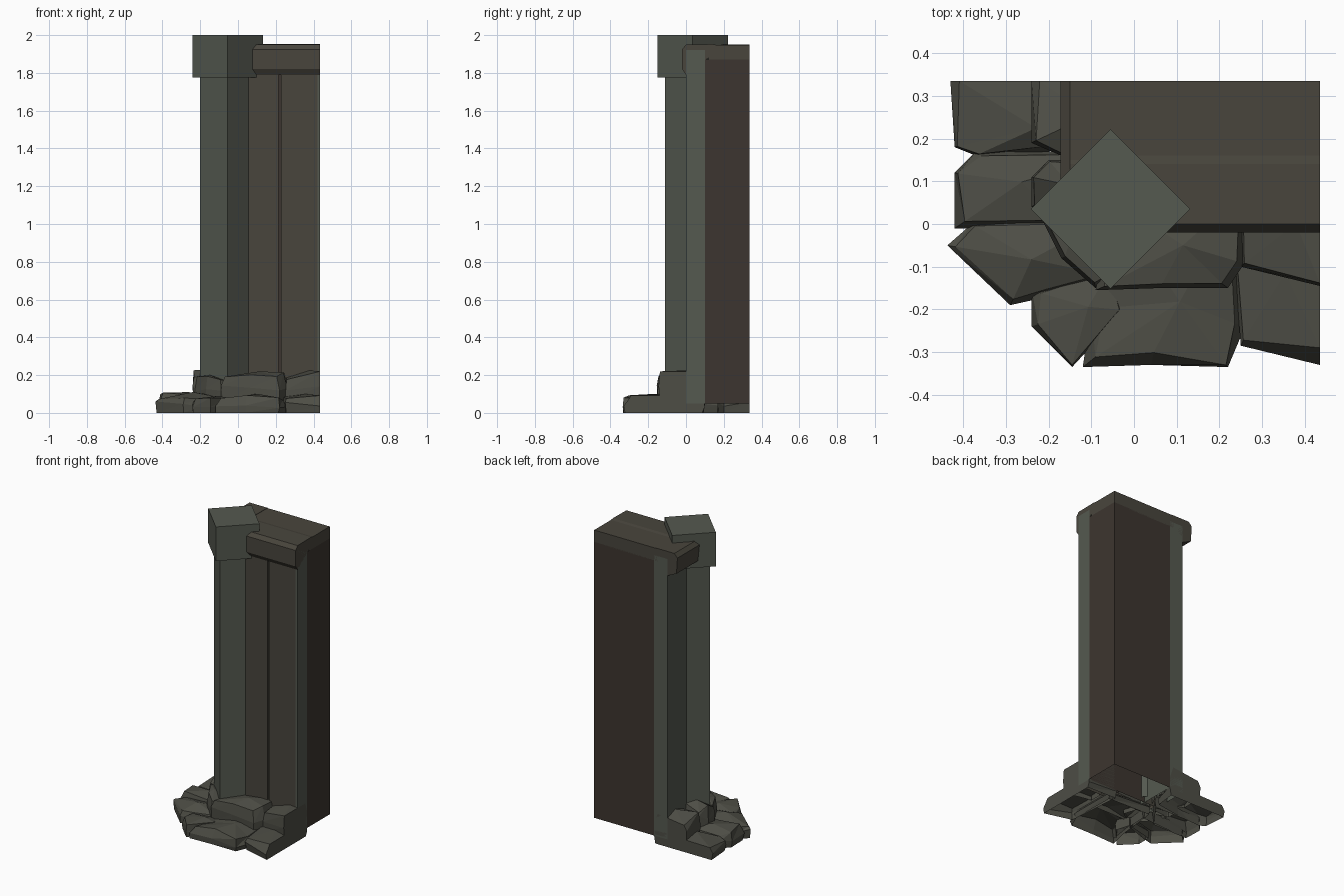
import bpy, bmesh, random
from mathutils import Vector

if "Cube" in bpy.data.objects:
    bpy.data.objects.remove(bpy.data.objects["Cube"])

random.seed(7)
X0, X1, Y1 = -0.437, 0.435, 0.335


def material(name, rgb):
    m = bpy.data.materials.new(name)
    m.diffuse_color = (*rgb, 1)
    m.use_nodes = True
    m.node_tree.nodes["Principled BSDF"].inputs["Base Color"].default_value = m.diffuse_color
    return m


STONE = material("grey_stone", (0.09, 0.1, 0.08))
ROCK = material("rubble_stone", (0.075, 0.075, 0.06))
TRIM = material("trim_stone", (0.066, 0.06, 0.046))
PANEL = material("brown_stone", (0.046, 0.036, 0.029))


def finish(name, bm, mat):
    bmesh.ops.recalc_face_normals(bm, faces=bm.faces)
    me = bpy.data.meshes.new(name)
    bm.to_mesh(me)
    bm.free()
    ob = bpy.data.objects.new(name, me)
    me.materials.append(mat)
    bpy.context.collection.objects.link(ob)
    return ob


def loft(name, rings, mat, bottom=True):
    """Skin a list of equal rings of 3D points and cap the ends."""
    bm = bmesh.new()
    vs = [[bm.verts.new(p) for p in r] for r in rings]
    n = len(vs[0])
    for a, b in zip(vs, vs[1:]):
        for i in range(n):
            j = (i + 1) % n
            bm.faces.new((a[i], a[j], b[j], b[i]))
    if bottom:
        bm.faces.new(vs[0])
    bm.faces.new(vs[-1])
    return finish(name, bm, mat)


def prism(name, ring, z0, z1, mat, bottom=False):
    return loft(name, [[(x, y, z) for x, y in ring] for z in (z0, z1)], mat, bottom)


def box(name, x0, x1, y0, y1, z0, z1, mat, bottom=False):
    return prism(name, [(x0, y0), (x1, y0), (x1, y1), (x0, y1)], z0, z1, mat, bottom)


def diamond(name, r, z0, z1, mat, bottom):
    cx, cy = -0.055, 0.035
    ring = [(cx - r, cy), (cx, cy - r), (cx + r, cy), (cx, cy + r)]
    return prism(name, ring, z0, z1, mat, bottom)


def rock(name, outline, z0, z1):
    """Faceted open-bottomed boulder: narrow foot, wide middle, chipped peak."""
    c = sum((Vector(p) for p in outline), Vector((0, 0))) / len(outline)
    h = z1 - z0
    bm = bmesh.new()
    rings = []
    for f, lo, hi in ((0, 0.93, 1.0), (0.5, 1.0, 1.0), (0.88, 0.78, 0.97)):
        ring = []
        for p in outline:
            p = Vector(p)
            q = c + (p - c) * random.uniform(lo, hi)
            x = X1 if p.x >= X1 else max(X0, q.x)
            y = Y1 if p.y >= Y1 else q.y
            dz = 0 if f == 0 else random.uniform(-0.22, 0.1) * h
            ring.append(bm.verts.new((x, y, z0 + f * h + dz)))
        rings.append(ring)
    n = len(outline)
    for a, b in zip(rings, rings[1:]):
        for i in range(n):
            j = (i + 1) % n
            bm.faces.new((a[i], a[j], b[j]))
            bm.faces.new((a[i], b[j], b[i]))
    peak = bm.verts.new((c.x + random.uniform(-.04, .04), c.y + random.uniform(-.02, .02), z1))
    for i in range(n):
        bm.faces.new((rings[-1][i], rings[-1][(i + 1) % n], peak))
    return finish(name, bm, ROCK)


# Corner column and its square cap, both turned 45 degrees
diamond("column", 0.145, 0.08, 1.79, STONE, False)
diamond("column_cap", 0.187, 1.775, 2.0, STONE, True)

# Wall: two front slabs with a groove, end strip, side wall and inner fill
box("front_slab_inner", -0.08, 0.214, 0.0, 0.1, 0.05, 1.92, TRIM)
box("front_slab_outer", 0.228, 0.42, 0.0, 0.1, 0.05, 1.92, TRIM)
box("wall_end", 0.42, X1, 0.0, 0.1, 0.05, 1.92, STONE)
box("groove_back", 0.2, 0.24, 0.025, 0.1, 0.05, 1.92, PANEL)
box("side_wall", -0.1, 0.0, 0.02, Y1, 0.05, 1.9, STONE)
box("wall_fill", 0.0, X1, 0.1, Y1, 0.05, 1.87, PANEL)

# Top mouldings along each wall, with a flat slab filling the corner between
front = [(0.0, 1.79), (-0.02, 1.82), (-0.02, 1.925), (0.0, 1.95),
         (0.14, 1.952), (0.2, 1.94), (0.1, 1.865)]
loft("front_moulding", [[(x, y, z) for y, z in front] for x in (-0.15, X1)], TRIM)
side = [(-0.1, 1.79), (-0.165, 1.82), (-0.172, 1.925), (-0.15, 1.95),
        (-0.02, 1.95), (0.0, 1.865)]
loft("side_moulding", [[(x, y, z) for x, z in side] for y in (0.0, Y1)], TRIM)
box("top_slab", -0.03, X1, 0.12, Y1, 1.865, 1.948, TRIM, True)

# Lower ring of rubble
lower = [
    ([(-.43, Y1), (-.42, .18), (-.37, .16), (-.2, .17), (-.02, .2), (0, Y1)], .1),
    ([(-.42, .12), (-.42, -.01), (-.15, -.01), (-.02, .17), (-.37, .17)], .11),
    ([(X0, -.05), (-.29, -.19), (-.2, -.17), (-.06, -.12), (-.05, .02), (-.38, .0)], .11),
    ([(-.24, -.15), (-.24, -.24), (-.145, -.335), (-.02, -.2), (-.05, -.1)], .09),
    ([(-.12, -.335), (.04, -.33), (.22, -.335), (.26, -.24), (.26, .08), (-.06, .08), (-.1, -.2)], .1),
    ([(.25, -.285), (X1, -.33), (X1, .1), (.22, .1)], .1),
]
for i, (pts, z) in enumerate(lower):
    rock(f"lower_rock_{i + 1}", pts, 0.0, z)

# Upper ring of rubble, tight against the column and walls
upper = [
    ([(-.24, Y1), (-.24, .19), (-.17, .16), (-.02, .2), (0, Y1)], .22),
    ([(-.2, .15), (-.24, .11), (-.24, .04), (-.1, .0), (-.03, .15)], .23),
    ([(-.23, .04), (-.17, -.08), (-.09, -.15), (.0, -.1), (-.05, .06)], .2),
    ([(-.09, -.155), (.06, -.15), (.22, -.15), (.26, -.09), (.26, .08), (-.05, .06)], .22),
    ([(.25, -.1), (X1, -.145), (X1, .1), (.24, .1)], .225),
]
for i, (pts, z) in enumerate(upper):
    rock(f"upper_rock_{i + 1}", pts, 0.06, z)
